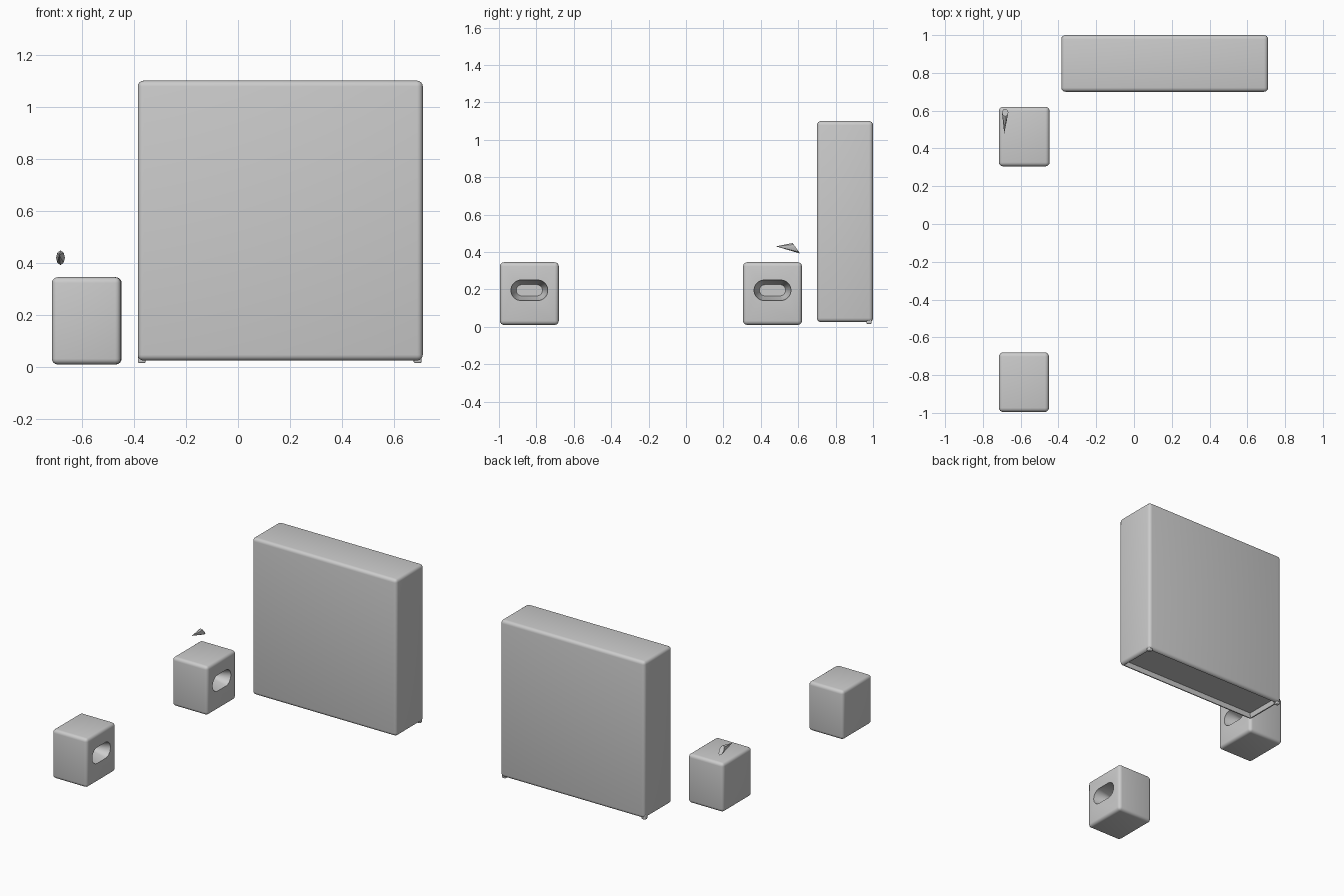
import bpy, bmesh, math
from mathutils import Vector

if "Cube" in bpy.data.objects:
    bpy.data.objects.remove(bpy.data.objects["Cube"])


def finish(name, bm):
    bmesh.ops.recalc_face_normals(bm, faces=bm.faces)
    me = bpy.data.meshes.new(name)
    bm.to_mesh(me)
    bm.free()
    ob = bpy.data.objects.new(name, me)
    bpy.context.collection.objects.link(ob)
    return ob


def smooth(ob):
    bpy.ops.object.select_all(action='DESELECT')
    ob.select_set(True)
    bpy.context.view_layer.objects.active = ob
    bpy.ops.object.shade_smooth_by_angle(angle=math.radians(35))


def box_mesh(lo, hi):
    lo, hi = Vector(lo), Vector(hi)
    bm = bmesh.new()
    bmesh.ops.create_cube(bm, size=1)
    for v in bm.verts:
        v.co = (lo + hi) / 2 + v.co * (hi - lo)
    return bm


def rounded_box(name, lo, hi, radius, recess=None):
    bm = box_mesh(lo, hi)
    bmesh.ops.bevel(bm, geom=bm.edges[:], offset=radius, segments=4,
                    profile=0.5, affect='EDGES')
    if recess:
        # shallow hollow in the underside
        bm.normal_update()
        base = max((f for f in bm.faces if f.normal.z < -0.99),
                   key=lambda f: f.calc_area())
        bmesh.ops.inset_region(bm, faces=[base], thickness=0.012)
        for v in base.verts:
            v.co.z += recess
    return finish(name, bm)


def slot_cutter(name, x_face, cy, cz):
    # stadium-shaped pocket that narrows inwards from the +x face
    bm = bmesh.new()
    rings = []
    for dx, half_y, half_z in ((0.02, 0.10, 0.057), (-0.012, 0.098, 0.054),
                               (-0.09, 0.07, 0.03)):
        ring = []
        for i in range(24):
            a = math.tau * (i + 0.5) / 24
            y = math.cos(a) * half_z + math.copysign(half_y - half_z, math.cos(a))
            ring.append(bm.verts.new((x_face + dx, cy + y, cz + math.sin(a) * half_z)))
        rings.append(ring)
    for a, b in zip(rings, rings[1:]):
        for i in range(24):
            j = (i + 1) % 24
            bm.faces.new((a[i], a[j], b[j], b[i]))
    bm.faces.new(rings[0])
    bm.faces.new(rings[-1])
    ob = finish(name, bm)
    ob.hide_render = True
    ob.hide_set(True)
    return ob


# tall rear slab
slab = rounded_box("rear_slab", (-0.385, 0.70, 0.025), (0.71, 1.0, 1.10), 0.022, 0.03)
smooth(slab)

# worn nubs under the rear corners of the slab
for side, x in (("left", -0.37), ("right", 0.69)):
    smooth(rounded_box("corner_nub_" + side, (x - 0.015, 0.965, 0.015),
                       (x + 0.015, 0.992, 0.05), 0.006))

# two small blocks, each with a pocket in the +x face
for side, y0, y1, x1 in (("front", -0.995, -0.68, -0.45), ("rear", 0.305, 0.62, -0.447)):
    block = rounded_box("block_" + side, (-0.715, y0, 0.01), (x1, y1, 0.345), 0.022)
    cutter = slot_cutter("pocket_cutter_" + side, x1, (y0 + y1) / 2, 0.195)
    mod = block.modifiers.new("pocket", 'BOOLEAN')
    mod.object = cutter
    mod.solver = 'EXACT'
    bpy.context.view_layer.objects.active = block
    block.select_set(True)
    bpy.ops.object.modifier_apply(modifier=mod.name)
    bpy.data.objects.remove(cutter)
    smooth(block)

# tapered chip floating over the rear block
bm = bmesh.new()
tip = bm.verts.new((-0.687, 0.48, 0.43))
end = [bm.verts.new((-0.682 + math.cos(a) * 0.017, 0.59 - 0.02 * math.sin(a),
                     0.42 + math.sin(a) * 0.028))
       for a in (math.tau * i / 8 for i in range(8))]
bm.faces.new(end)
for i in range(8):
    bm.faces.new((tip, end[i], end[(i + 1) % 8]))
smooth(finish("chip", bm))
